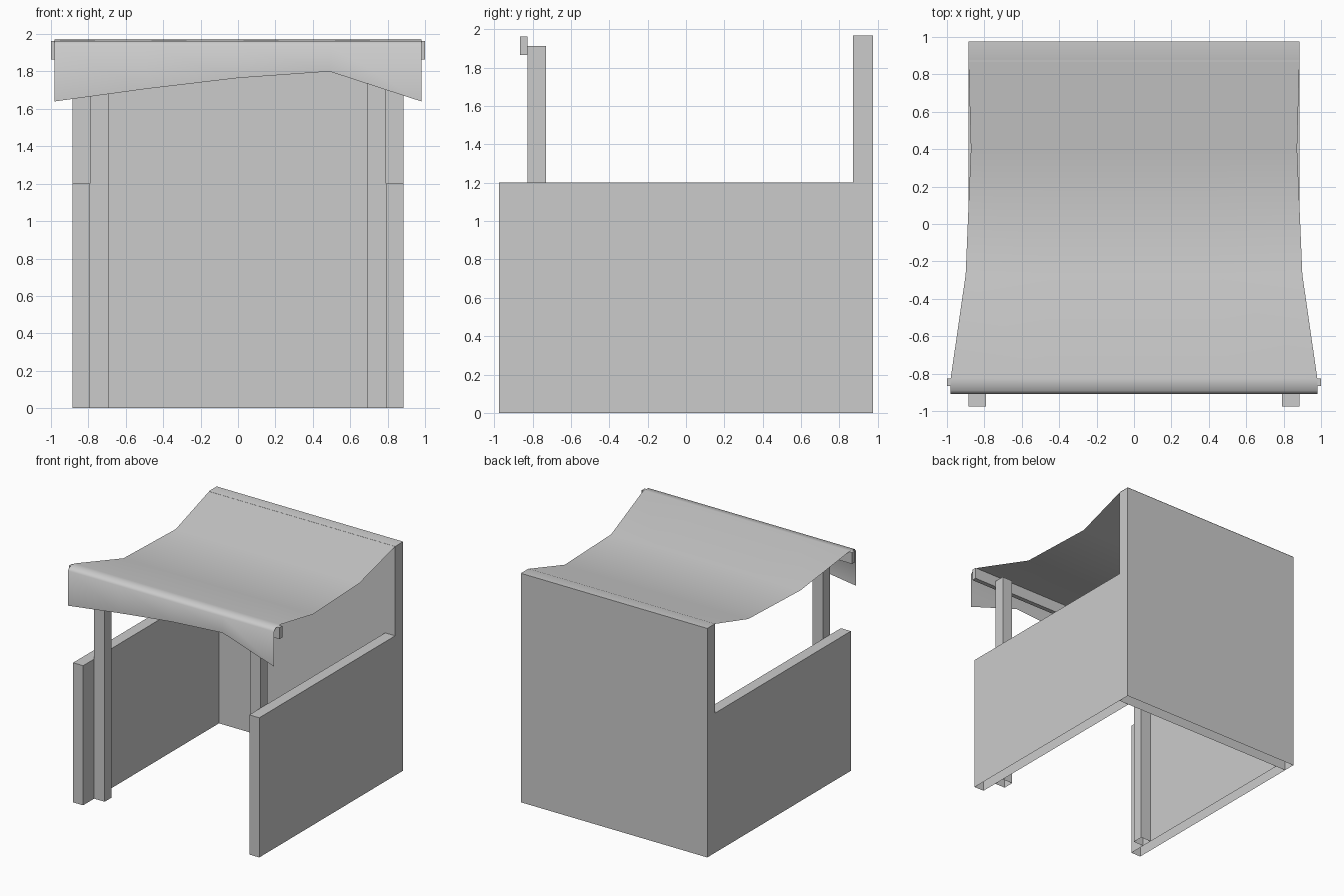
import bpy, bmesh

if "Cube" in bpy.data.objects:
    bpy.data.objects.remove(bpy.data.objects["Cube"])


def box(name, x0, x1, y0, y1, z0, z1, open_bottom=True):
    bm = bmesh.new()
    bmesh.ops.create_cube(bm, size=1)
    for v in bm.verts:
        v.co = ((x0 + x1) / 2 + v.co.x * (x1 - x0),
                (y0 + y1) / 2 + v.co.y * (y1 - y0),
                (z0 + z1) / 2 + v.co.z * (z1 - z0))
    bm.normal_update()
    if open_bottom:
        down = [f for f in bm.faces if f.normal.z < -0.9]
        bmesh.ops.delete(bm, geom=down, context='FACES_ONLY')
    return finish(name, bm)


def finish(name, bm):
    me = bpy.data.meshes.new(name)
    bm.to_mesh(me)
    bm.free()
    ob = bpy.data.objects.new(name, me)
    bpy.context.collection.objects.link(ob)
    return ob


# Walls, open underneath
box("back_wall", -0.885, 0.885, 0.87, 0.975, 0, 1.968)
for side, s in (("left", -1), ("right", 1)):
    a, b = sorted((s * 0.79, s * 0.885))
    box(side + "_wall", a, b, -0.975, 0.87, 0, 1.2)
    # Front posts
    a, b = sorted((s * 0.69, s * 0.79))
    box(side + "_post", a, b, -0.825, -0.73, 0, 1.913)

# Cross beam carrying the awning
box("front_beam", -1.0, 1.0, -0.866, -0.826, 1.865, 1.963, open_bottom=False)

# Sagging cloth awning: (half width, y, z) per row, from back to front
rows = [(0.885, 0.975, 1.97), (0.885, 0.88, 1.97), (0.872, 0.40, 1.826),
        (0.90, -0.27, 1.824), (0.98, -0.825, 1.97), (0.98, -0.89, 1.963),
        (0.98, -0.91, 1.94)]
hem = [1.64, 1.707, 1.765, 1.80, 1.64]   # uneven lower edge of the front flap
bm = bmesh.new()
grid = [[bm.verts.new((w * (i - 2) / 2, y, z)) for i in range(5)] for w, y, z in rows]
grid.append([bm.verts.new((0.98 * (i - 2) / 2, -0.91, hem[i])) for i in range(5)])
for r0, r1 in zip(grid, grid[1:]):
    for i in range(4):
        f = bm.faces.new((r0[i], r1[i], r1[i + 1], r0[i + 1]))
        f.smooth = True
finish("cloth_awning", bm)
